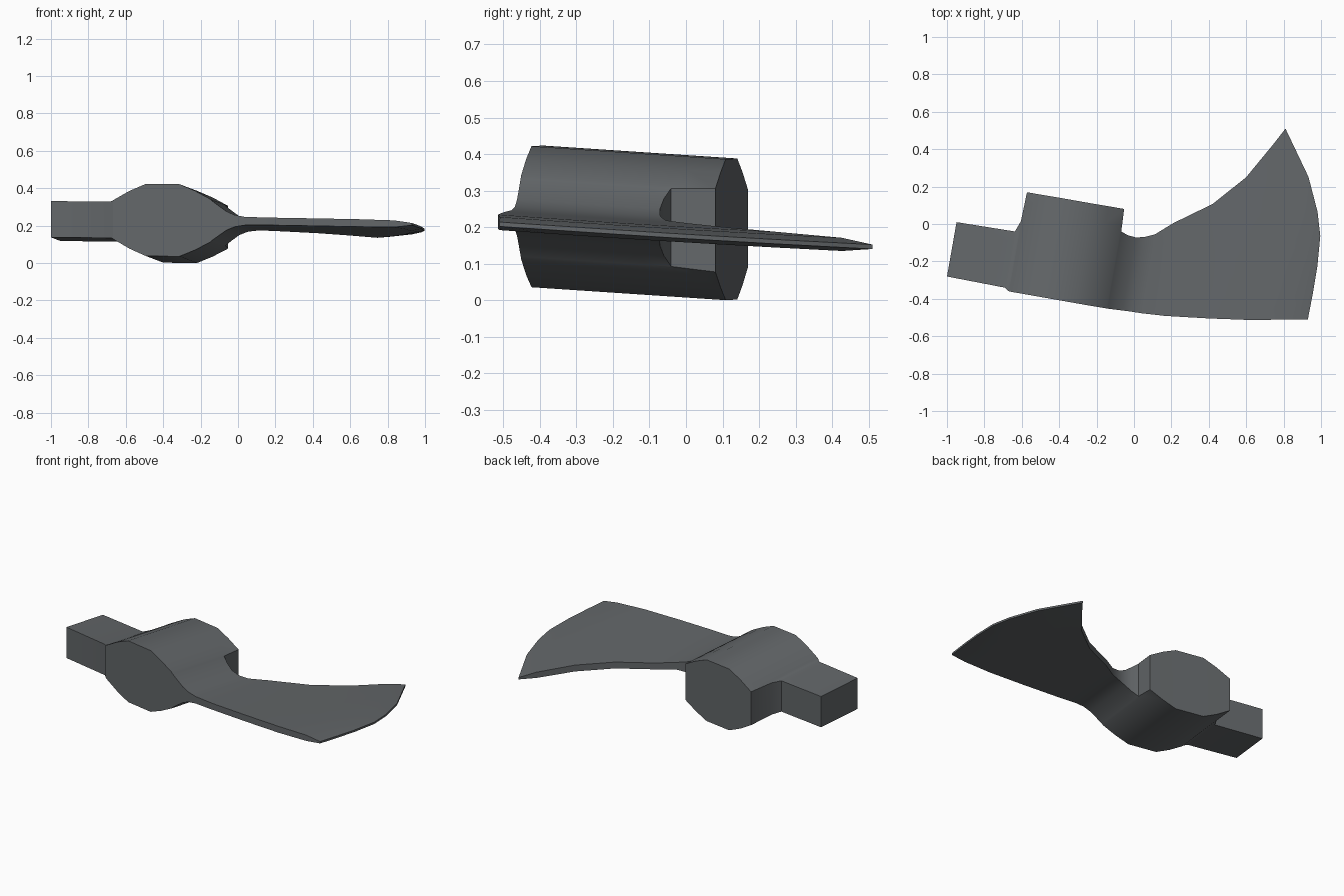
import bpy, bmesh, math

if "Cube" in bpy.data.objects:
    bpy.data.objects.remove(bpy.data.objects["Cube"])

A = math.radians(10)          # the whole head is turned 10 degrees about z
K = 7                         # points from underside to top of every section

steel = bpy.data.materials.new("dark_steel")
steel.diffuse_color = (0.125, 0.135, 0.142, 1)
steel.use_nodes = True
steel.node_tree.nodes["Principled BSDF"].inputs["Base Color"].default_value = steel.diffuse_color


def straight(u, v0, v1, h):
    return [(u, v0 + (v1 - v0) * i / (K - 1), h) for i in range(K)]


def bowed(lo, hi, bow, h):
    # section between lower and upper blade outline, bulging towards the edge
    out = []
    for i in range(K):
        t = i / (K - 1)
        out.append((lo[0] + (hi[0] - lo[0]) * t + bow * 4 * t * (1 - t),
                    lo[1] + (hi[1] - lo[1]) * t, h))
    return out


# poll, eye socket and neck: position, lower end, upper end, half thickness
rings = [straight(*s) for s in [
    (-0.936, -0.45, -0.155, 0.097), (-0.62, -0.455, -0.15, 0.097),
    (-0.598, -0.47, -0.09, 0.10), (-0.593, -0.471, 0.068, 0.105),
    (-0.505, -0.471, 0.068, 0.155), (-0.417, -0.471, 0.069, 0.193),
    (-0.235, -0.471, 0.069, 0.193), (-0.15, -0.471, 0.07, 0.158),
    (-0.066, -0.47, 0.07, 0.114), (-0.060, -0.47, -0.052, 0.107),
    (-0.02, -0.468, -0.065, 0.078), (0.02, -0.466, -0.069, 0.05),
    (0.065, -0.464, -0.06, 0.031), (0.12, -0.463, -0.035, 0.022)]]

# flaring blade
for lo, hi, bow, h in [((0.25, -0.455), (0.206, 0.041), 0.02, 0.020),
                       ((0.48, -0.428), (0.395, 0.178), 0.06, 0.020),
                       ((0.72, -0.395), (0.547, 0.35), 0.10, 0.020),
                       ((0.91, -0.357), (0.66, 0.55), 0.135, 0.018)]:
    rings.append(bowed(lo, hi, bow, h))
edge = [(1.004, -0.341), (1.006, -0.2), (1.005, -0.056), (0.992, 0.11),
        (0.955, 0.235), (0.875, 0.41), (0.709, 0.643)]
rings.append([(u, v, 0.006) for u, v in edge])


def place(u, v, w):
    x = u * math.cos(A) + v * math.sin(A)
    y = -u * math.sin(A) + v * math.cos(A)
    return (x, y, 0.195 - 0.021 * x - 0.063 * y + w)   # slight lean


# loft the sections into one closed skin
bm = bmesh.new()
loops = []
for r in rings:
    top = [bm.verts.new(place(u, v, h)) for u, v, h in r]
    low = [bm.verts.new(place(u, v, -h)) for u, v, h in reversed(r)]
    loops.append(top + low)
n = 2 * K
for a, b in zip(loops, loops[1:]):
    for i in range(n):
        j = (i + 1) % n
        bm.faces.new((a[i], a[j], b[j], b[i]))
for loop in (loops[0], loops[-1]):
    for i in range(K - 1):
        bm.faces.new((loop[i], loop[i + 1], loop[n - 2 - i], loop[n - 1 - i]))
bmesh.ops.recalc_face_normals(bm, faces=bm.faces)

# stand on the ground
zmin = min(v.co.z for v in bm.verts)
for v in bm.verts:
    v.co.z -= zmin

me = bpy.data.meshes.new("axe_head")
bm.to_mesh(me)
bm.free()
me.materials.append(steel)
ob = bpy.data.objects.new("axe_head", me)
bpy.context.collection.objects.link(ob)
bpy.context.view_layer.objects.active = ob
ob.select_set(True)
bpy.ops.object.shade_smooth_by_angle(angle=math.radians(40))
